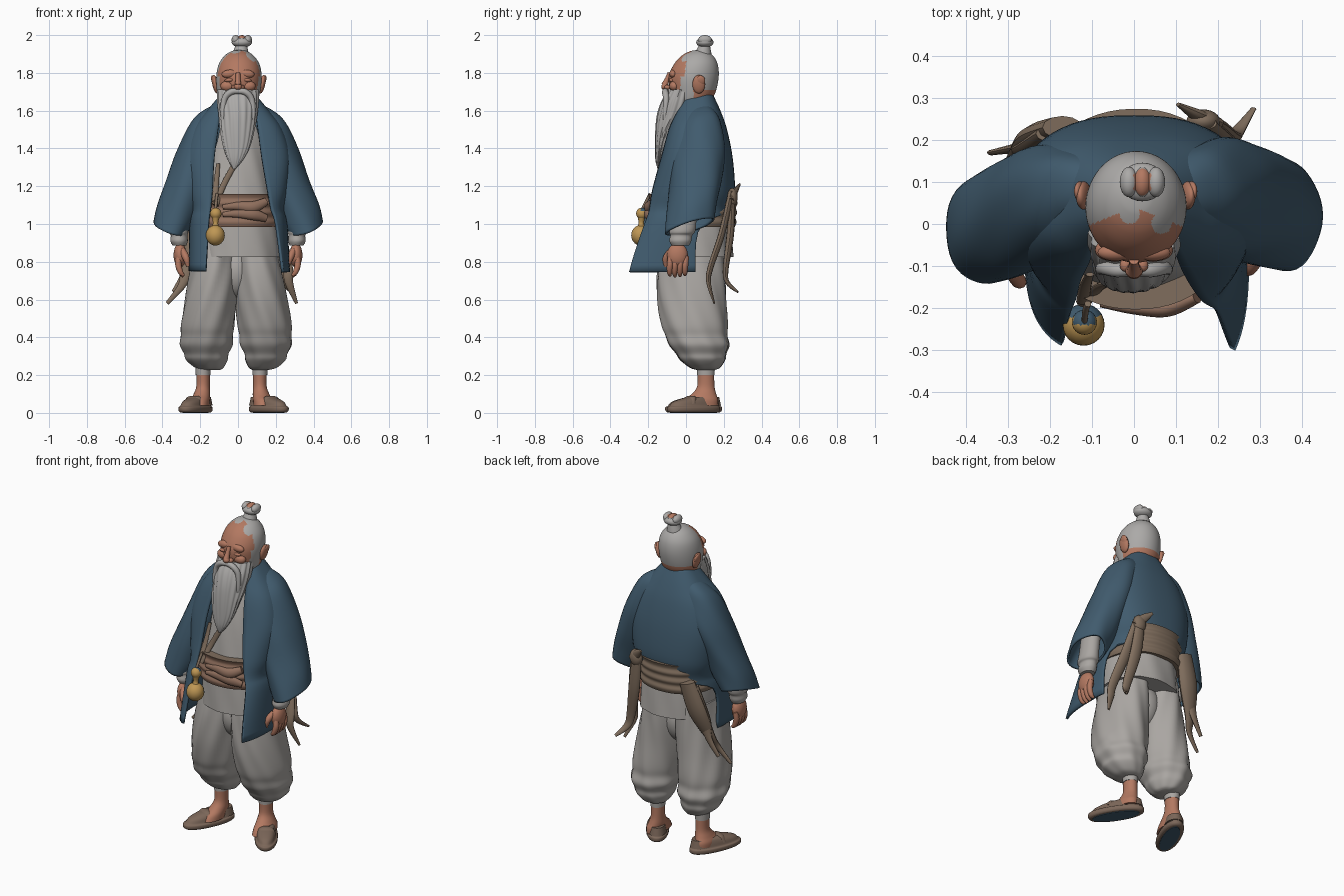
import bpy, bmesh, math
from mathutils import Vector, Matrix


def colour(name, rgb):
    m = bpy.data.materials.new(name)
    m.diffuse_color = (*rgb, 1)
    return m


BLUE = colour("blue cloth", (0.052, 0.105, 0.155))
GREY = colour("pale cloth", (0.40, 0.38, 0.36))
HAIR = colour("grey hair", (0.41, 0.40, 0.39))
SKIN = colour("skin", (0.45, 0.19, 0.12))
BROWN = colour("brown sash", (0.215, 0.155, 0.11))
WARM = colour("warm brown sash", (0.28, 0.16, 0.11))
SHOE = colour("shoe leather", (0.20, 0.135, 0.10))
GOLD = colour("gold gourd", (0.52, 0.31, 0.09))


def smooth(keys, n=5):
    """Catmull-Rom through tuples of any size."""
    out = []
    for i in range(len(keys) - 1):
        p0, p1 = keys[max(i - 1, 0)], keys[i]
        p2, p3 = keys[i + 1], keys[min(i + 2, len(keys) - 1)]
        for j in range(n):
            t = j / n
            out.append(tuple(
                b + .5 * t * (c - a + t * (2*a - 5*b + 4*c - d + t * (3*(b - c) + d - a)))
                for a, b, c, d in zip(p0, p1, p2, p3)))
    return out + [tuple(keys[-1])]


def finish(name, bm, mats, rule=None, thick=0):
    bmesh.ops.recalc_face_normals(bm, faces=bm.faces)
    me = bpy.data.meshes.new(name)
    bm.to_mesh(me)
    bm.free()
    ob = bpy.data.objects.new(name, me)
    bpy.context.collection.objects.link(ob)
    for m in mats:
        me.materials.append(m)
    for p in me.polygons:
        if rule:
            p.material_index = rule(p.center)
    if thick:
        s = ob.modifiers.new("cloth", 'SOLIDIFY')
        s.thickness, s.offset = thick, 0
    bpy.context.view_layer.objects.active = ob
    ob.select_set(True)
    bpy.ops.object.shade_smooth_by_angle(angle=math.radians(50))
    ob.select_set(False)
    return ob


def skin_rows(bm, rows, wrap=True, caps=True):
    vs = [[bm.verts.new(p) for p in r] for r in rows]
    n = len(vs[0])
    for a, b in zip(vs, vs[1:]):
        for i in range(n if wrap else n - 1):
            j = (i + 1) % n
            bm.faces.new((a[i], a[j], b[j], b[i]))
    if caps:
        bm.faces.new(vs[0])
        bm.faces.new(vs[-1])


def spow(v, e):
    return math.copysign(abs(v) ** e, v)


def loft(name, keys, mats, n=40, e=1.0, folds=0, amp=0., twist=0., tilt=0., ytilt=0.,
         caps=True, thick=0, rule=None, steps=5, xf=None):
    """Stack of rings, each key being (x, y, z, rx, ry)."""
    rows = []
    for x, y, z, rx, ry in smooth(keys, steps):
        row = []
        for i in range(n):
            a = 2 * math.pi * i / n
            k = 1 + amp * math.sin(folds * a + twist * z)
            dx, dy = rx * k * spow(math.cos(a), e), ry * k * spow(math.sin(a), e)
            p = Vector((x + dx, y + dy, z + tilt * dx + ytilt * dy))
            row.append(xf @ p if xf else p)
        rows.append(row)
    bm = bmesh.new()
    skin_rows(bm, rows, True, caps)
    return finish(name, bm, mats, rule, thick)


def ball(name, loc, size, mats, rot=0, rule=None):
    bm = bmesh.new()
    m = Matrix.Translation(loc) @ Matrix.Rotation(rot, 4, 'Y') @ Matrix.Diagonal((*size, 1))
    bmesh.ops.create_uvsphere(bm, u_segments=24, v_segments=14, radius=1, matrix=m)
    return finish(name, bm, mats, rule)


def strip(name, keys, mat, flat=1.0, n=12):
    """Tube along (x, y, z, radius), thinned front to back by flat."""
    pts = smooth(keys, 6)
    rows = []
    for i, p in enumerate(pts):
        t = (Vector(pts[min(i + 1, len(pts) - 1)][:3]) - Vector(pts[max(i - 1, 0)][:3])).normalized()
        s = t.cross(Vector((0, 1, 0.01))).normalized()
        u = s.cross(t)
        rows.append([Vector(p[:3]) + p[3] * (s * math.cos(a) + u * flat * math.sin(a))
                     for a in (2 * math.pi * k / n for k in range(n))])
    bm = bmesh.new()
    skin_rows(bm, rows)
    return finish(name, bm, [mat])


# Tunic and neck
loft("tunic", [(.01, .035, .825, .222, .215), (.005, .033, 1.0, .212, .203), (0, .03, 1.15, .19, .185),
               (0, .045, 1.35, .16, .168), (0, .05, 1.5, .125, .128), (0, .055, 1.6, .08, .085)],
     [GREY], n=64, e=.9, folds=10, amp=.012, twist=14)
loft("neck", [(0, .055, 1.55, .07, .065), (0, .055, 1.7, .08, .075)], [SKIN])

# Coat: two halves joined at the spine, open at the front, back tucked under the sash
# key: z, half width, centre y, front depth, back depth, front edge x, end angle
top = [(1.685, .085, .07, .07, .065, .065, 180), (1.6, .155, .067, .11, .108, .09, 180),
       (1.5, .23, .062, .15, .148, .105, 180), (1.35, .275, .05, .18, .19, .125, 180)]
coat = {1: top + [(1.18, .262, .045, .23, .207, .155, 180), (1.08, .24, .03, .25, .2, .175, 180),
                  (1.0, .255, .02, .28, .2, .2, 105), (.745, .268, -.02, .38, .2, .235, 105)],
        -1: top + [(1.18, .262, .045, .22, .207, .135, 180), (1.08, .24, .03, .24, .2, .145, 180),
                   (1.0, .25, .02, .26, .2, .155, 105), (.75, .255, -.01, .30, .2, .17, 105)]}
bm = bmesh.new()
for s, keys in coat.items():
    rows = []
    for z, rx, yc, f, b, xi, end in smooth(keys, 5):
        a0 = math.asin(min(.99, xi / rx) ** (1 / .6))
        a1 = math.radians(min(end, 180))
        row = []
        for i in range(29):
            a = a0 + (a1 - a0) * i / 28
            c = math.cos(a)
            ex = .6 if c > 0 else .8
            row.append((s * rx * max(math.sin(a), 0) ** ex, yc - (f if c > 0 else b) * spow(c, ex), z))
        rows.append(row)
    skin_rows(bm, rows, False, False)
bmesh.ops.remove_doubles(bm, verts=bm.verts, dist=.0008)
finish("coat", bm, [BLUE], thick=.014)

# Sash and the straps across the chest
band = [(0, .035, .985 + .025 * i, .226 + .008 * (i % 2) + .001 * i, .224 + .008 * (i % 2) + .001 * i)
        for i in range(8)]
loft("sash", band, [BROWN, WARM], e=.92, steps=4, folds=3, amp=.006, twist=20, n=56,
     rule=lambda c: int(c.y < -.05))
strip("chest_strap", [(.04, -.125, 1.4, .012), (-.02, -.135, 1.31, .014), (-.08, -.148, 1.2, .016),
                      (-.12, -.19, 1.1, .017)], BROWN, .5)
strip("side_strap", [(-.105, -.12, 1.32, .01), (-.115, -.145, 1.22, .014), (-.122, -.185, 1.12, .016)], BROWN, .5)
for z, tip in ((1.09, 1.12), (1.05, 1.03)):
    strip("front_sash_fold", [(-.08, -.19, z, .012), (.0, -.2, z + .005, .022), (.08, -.2, z, .03),
                              (.15, -.175, tip, .02)], WARM, .7)

# Sash tails at the back
tails = [[(.17, .24, 1.17, .028), (.22, .19, .95, .032), (.262, .13, .77, .028), (.27, .12, .69, .022),
          (.31, .15, .58, .008)],
         [(.16, .245, 1.15, .03), (.185, .235, .95, .036), (.225, .21, .76, .028), (.245, .22, .69, .02),
          (.285, .275, .64, .008)],
         [(-.17, .23, 1.07, .05), (-.22, .205, .9, .06), (-.27, .16, .75, .035), (-.3, .12, .67, .02),
          (-.375, .1, .58, .01)],
         [(-.2, .215, 1.05, .035), (-.25, .18, .85, .04), (-.28, .18, .74, .022), (-.34, .17, .64, .012)],
         [(.19, .24, 1.12, .03), (.15, .26, 1.17, .025), (.105, .285, 1.21, .008)]]
for i, t in enumerate(tails):
    strip("sash_tail_%d" % i, t, BROWN, .55)
ball("back_sash_knot", (.165, .245, 1.14), (.04, .028, .05), [BROWN])

# Gourd with a blue-tinted back, hung on a cord
tint = lambda c: int(c.y > -.222 or (c.z > 1.07 and c.y > -.24))
ball("gourd_bottom", (-.12, -.24, .94), (.05, .05, .054), [GOLD, BLUE], rule=tint)
ball("gourd_top", (-.118, -.234, 1.055), (.03, .03, .031), [GOLD, BLUE], rule=tint)
loft("gourd_neck", [(-.12, -.238, .975, .024, .024), (-.119, -.237, 1.005, .014, .014),
                    (-.118, -.235, 1.04, .022, .022)], [GOLD], n=20)
strip("gourd_cord", [(-.118, -.232, 1.08, .007), (-.115, -.205, 1.13, .008), (-.11, -.19, 1.16, .008)], BROWN)

for s, side in ((1, "right_side"), (-1, "left_side")):
    dx, dy = (0, 0) if s > 0 else (-.02, -.03)
    # Wide sleeve, shirt cuff and hand
    loft("sleeve_" + side, [(s*.07, .065, 1.61, .045, .045), (s*.105, .067, 1.57, .077, .08),
                            (s*.15, .065 + dy*.3, 1.5, .098, .113), (s*.215, .063 + dy*.6, 1.35, .103, .136),
                            (s*.275, .05 + dy, 1.2, .098, .135), (s*.325, .03 + dy, 1.07, .098, .128),
                            (s*.358, .018 + dy, .985, .085, .125)],
         [BLUE], tilt=s*.3, ytilt=.3, caps=False, thick=.012, folds=5, amp=.018, twist=14)
    loft("cuff_" + side, [(s*.3, .0 + dy, 1.2, .05, .06), (s*.315, -.01 + dy, 1.02, .048, .065),
                          (s*.315, -.02 + dy, .96, .052, .068), (s*.312, -.025 + dy, .94, .044, .058),
                          (s*.312, -.03 + dy, .91, .046, .058), (s*.31, -.03 + dy, .885, .036, .045)], [GREY])
    ball("palm_" + side, (s*.307, -.045 + dy, .835), (.034, .055, .065), [SKIN])
    for i in range(4):
        y = -.085 + .027 * i + dy
        low = .72 + .006 * abs(i - 1.3)
        strip("finger_%d_%s" % (i, side), [(s*.312, y + .005, .83, .015), (s*.316, y, .785, .0165),
                                          (s*.304, y - .002, .745, .014), (s*.288, y, low, .008)], SKIN)
    strip("thumb_" + side, [(s*.295, -.075 + dy, .86, .018), (s*.275, -.105 + dy, .82, .018),
                            (s*.265, -.108 + dy, .775, .009)], SKIN)

    # Baggy trousers with slack folds, ankle wrap, foot
    legs = [(.1, .035, .9, .1, .165), (.108, .028, .75, .125, .178), (.124, .03, .6, .137, .18),
            (.14, .045, .47, .142, .174), (.145, .055, .41, .136, .162), (.148, .07, .36, .138, .158),
            (.148, .08, .315, .116, .132), (.145, .088, .28, .108, .118), (.132, .1, .24, .075, .08),
            (.12, .105, .228, .045, .05)]
    loft("trouser_" + side, [(s*x + dx, y, z, rx, ry) for x, y, z, rx, ry in legs], [GREY],
         n=56, folds=8, amp=.022, twist=s*15)
    ax = .116 if s > 0 else -.185
    loft("ankle_wrap_" + side, [(ax, .105, .28, .042, .05), (ax, .105, .2, .039, .046)], [GREY], n=24)
    loft("ankle_" + side, [(ax, .105, .21, .036, .044), (ax, .105, .14, .036, .046),
                           (ax + s*.006, .095, .1, .044, .065), (ax + s*.014, .08, .07, .05, .09),
                           (ax + s*.016, .07, .04, .05, .1)], [SKIN], n=24)
    xf = (Matrix.Translation((.163 if s > 0 else -.225, .04, 0))
          @ Matrix.Rotation(math.radians(33 if s > 0 else -24), 4, 'Z'))
    loft("shoe_" + side, [(0, 0, .003, .055, .15), (0, 0, .012, .063, .16), (0, 0, .03, .063, .16),
                          (0, .003, .036, .055, .15), (0, .01, .058, .05, .135), (0, .03, .076, .043, .1),
                          (0, .045, .085, .034, .07)], [SHOE], e=.9, xf=xf, steps=3)
    loft("sole_plate_" + side, [(0, 0, 0, .045, .135), (0, 0, .007, .045, .135)], [BLUE], xf=xf, steps=1)
    loft("shoe_strap_" + side, [(0, -.03, .05, .054, .03), (0, -.02, .08, .042, .025),
                                (0, -.015, .09, .02, .014)], [SHOE], n=20, xf=xf)
    loft("heel_strap_" + side, [(0, .085, .04, .052, .07), (0, .085, .085, .043, .06)], [SHOE], n=24, xf=xf)
    ball("toe_patch_" + side, xf @ Vector((s*.012, -.08, .053)), (.024, .034, .017), [GREY])

# Seat filling the gap between the trouser legs
ball("trouser_seat", (-.01, .03, .75), (.11, .13, .15), [GREY])


# Head: bald brow with grey tufts, hair behind, bare nape
def hair_rule(c):
    tuft = c.z > 1.84 and min(math.hypot(c.x + .01, c.y - .025), math.hypot(c.x - .065, c.y)) < .024
    return int(tuft or (c.z > 1.712 and c.y > .04 - .4 * abs(c.x)) or (c.z <= 1.78 and -.03 < c.y < .04))


loft("head", [(0, .06, 1.57, .07, .06), (.003, .035, 1.63, .095, .09), (.003, .037, 1.70, .114, .12),
              (.005, .041, 1.78, .12, .132), (.006, .052, 1.845, .108, .116), (.006, .06, 1.89, .078, .084),
              (.006, .065, 1.915, .04, .042), (.006, .068, 1.921, .004, .004)], [SKIN, HAIR], n=128, steps=16,
     rule=hair_rule)
ball("hair_bun", (.02, .1, 1.962), (.054, .046, .028), [HAIR])
for x in (-.012, .02, .052):
    ball("bun_lock", (x, .1, 1.975), (.022, .036, .025), [HAIR, SKIN],
         rule=lambda c: int(c.z > 1.988 and .0 < c.x < .04))
loft("bun_base", [(.012, .09, 1.9, .045, .045), (.018, .097, 1.945, .03, .03)], [HAIR], n=24)

# Face
strip("nose_bridge", [(0, -.085, 1.8, .012), (0, -.1, 1.765, .013), (0, -.113, 1.735, .018)], SKIN)
ball("nose_tip", (0, -.11, 1.727), (.021, .021, .018), [SKIN])
for s in (-1, 1):
    ball("nostril", (s*.02, -.098, 1.724), (.014, .016, .013), [SKIN])
    ball("brow", (s*.045, -.068, 1.795), (.042, .02, .022), [SKIN], s*.1)
    ball("eyelid", (s*.045, -.074, 1.762), (.026, .016, .011), [SKIN], s*.1)
    ball("cheek", (s*.055, -.062, 1.73), (.038, .026, .028), [SKIN])
    ball("ear", (s*.124 + .004, .068, 1.74), (.016, .034, .05), [SKIN], s*.2)
    ball("ear_rim", (s*.133 + .004, .078, 1.757), (.011, .024, .03), [SKIN], s*.3)
    strip("moustache", [(0, -.108, 1.703, .014), (s*.04, -.11, 1.698, .017), (s*.072, -.105, 1.66, .016),
                        (s*.08, -.11, 1.58, .012), (s*.075, -.115, 1.52, .004)], HAIR)

# Long beard
loft("beard", [(0, -.02, 1.712, .106, .07), (0, -.04, 1.65, .108, .088), (0, -.065, 1.58, .1, .086),
               (-.004, -.105, 1.5, .09, .056), (-.008, -.13, 1.41, .07, .034),
               (-.014, -.142, 1.34, .04, .02), (-.02, -.145, 1.29, .006, .005)],
     [HAIR], n=80, folds=17, amp=.035, twist=10)
